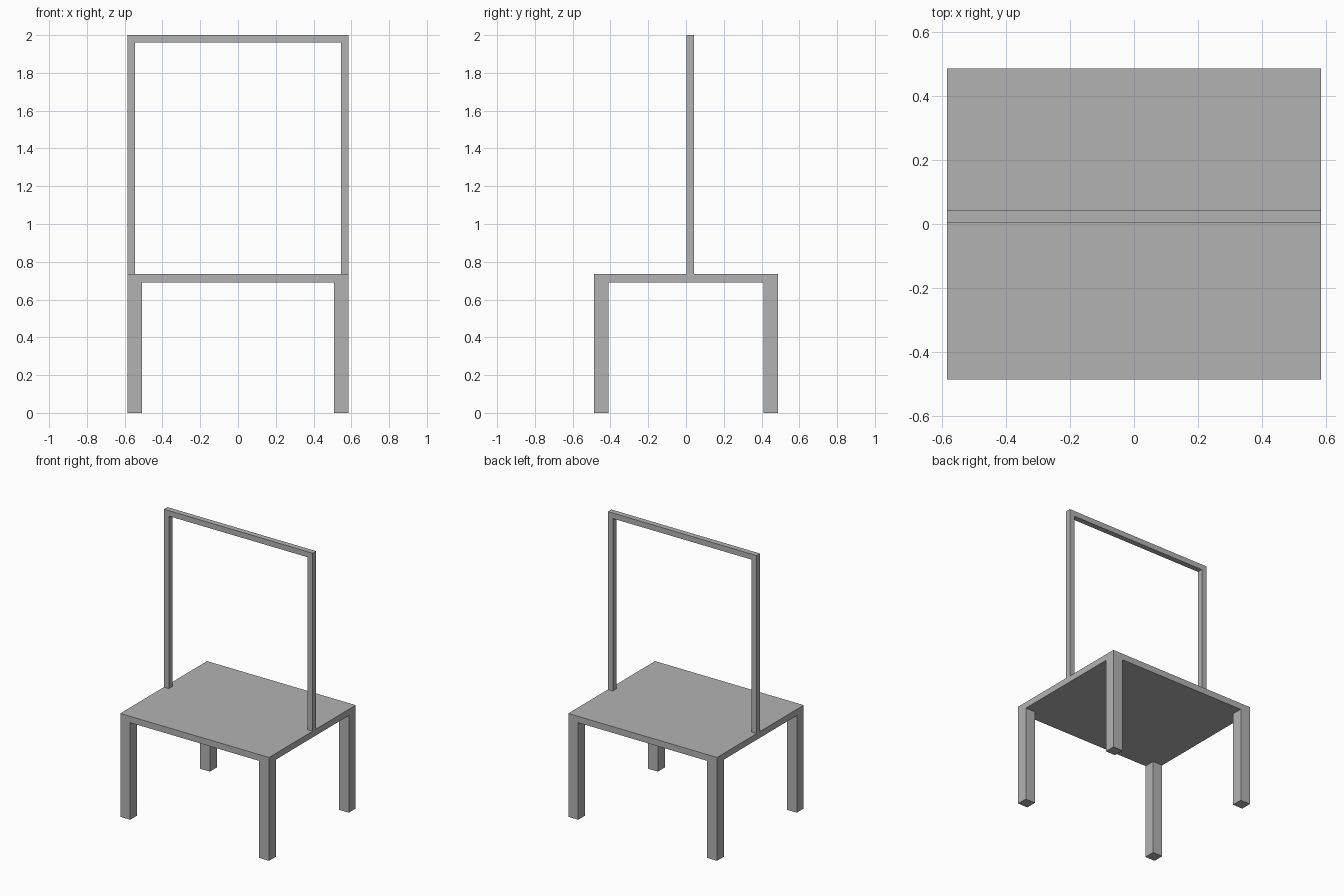
import bpy

if "Cube" in bpy.data.objects:
    bpy.data.objects.remove(bpy.data.objects["Cube"], do_unlink=True)

# Single grey material
grey = bpy.data.materials.new("plain grey")
grey.use_nodes = True
colour = (0.45, 0.45, 0.45, 1)
grey.diffuse_color = colour
grey.node_tree.nodes["Principled BSDF"].inputs["Base Color"].default_value = colour

# Main dimensions
half_w, half_d, height = 0.585, 0.487, 2.0
seat_bottom, seat_top = 0.69, 0.735
leg, bar = 0.078, 0.039
back_y = 0.003


def box(name, low, high):
    """Axis-aligned box between two corners."""
    centre = [(a + b) / 2 for a, b in zip(low, high)]
    bpy.ops.mesh.primitive_cube_add(size=1, location=centre)
    obj = bpy.context.object
    obj.name = name
    obj.scale = [b - a for a, b in zip(low, high)]
    bpy.ops.object.transform_apply(location=False, rotation=False, scale=True)
    obj.data.materials.append(grey)
    return obj


# Seat slab
box("seat", (-half_w, -half_d, seat_bottom), (half_w, half_d, seat_top))

# Legs flush with the seat corners, and the two back posts
for side, sx in (("left", 1), ("right", -1)):
    x0, x1 = sorted((sx * half_w, sx * (half_w - leg)))
    for end, sy in (("front", -1), ("back", 1)):
        y0, y1 = sorted((sy * half_d, sy * (half_d - leg)))
        box(f"{end}_{side}_leg", (x0, y0, 0), (x1, y1, seat_bottom))
    x0, x1 = sorted((sx * half_w, sx * (half_w - bar)))
    box(f"{side}_back_post", (x0, back_y, seat_top),
        (x1, back_y + bar, height - bar))

# Top rail of the backrest
box("top_rail", (-half_w, back_y, height - bar), (half_w, back_y + bar, height))
